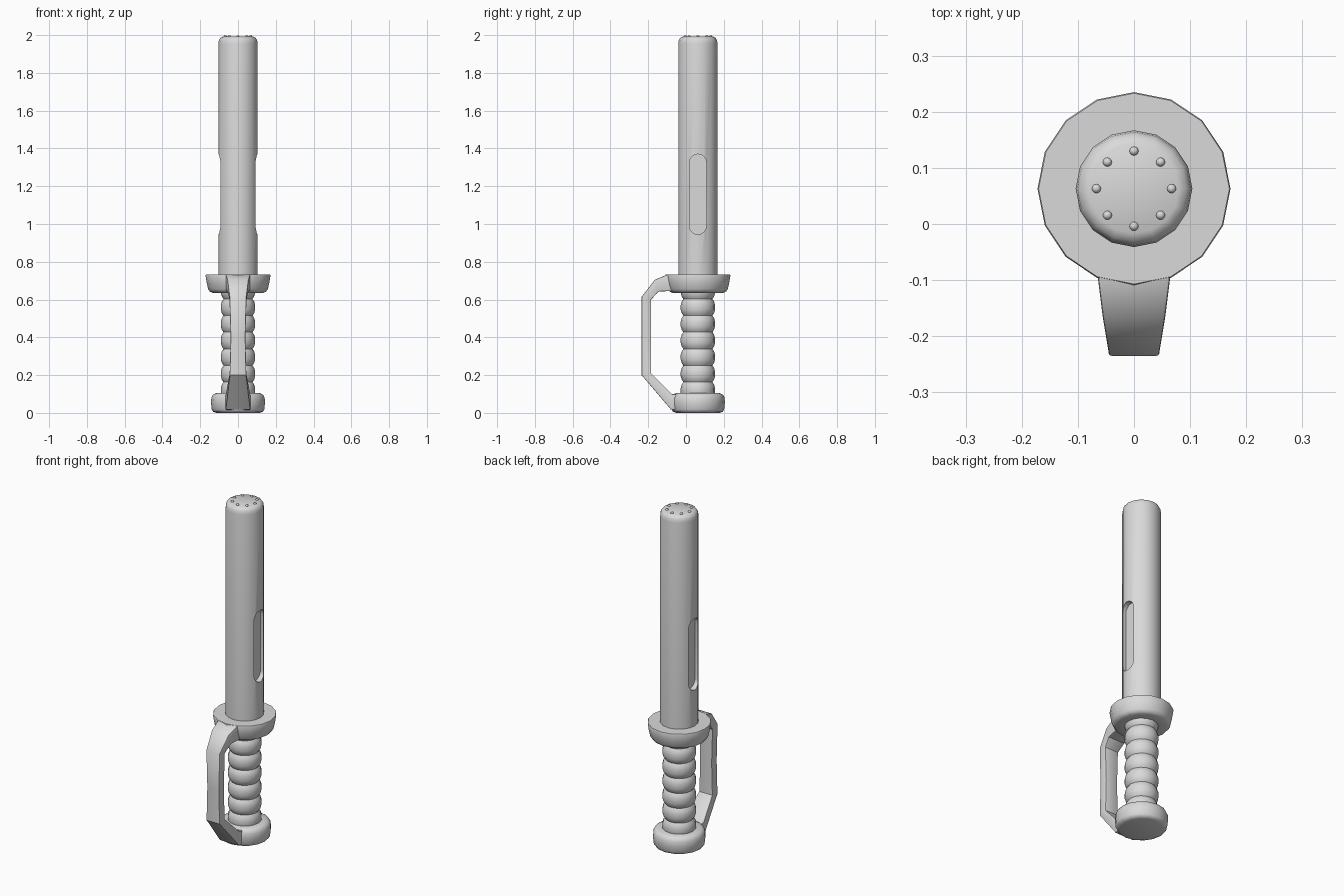
import bpy, bmesh, math

if "Cube" in bpy.data.objects:
    bpy.data.objects.remove(bpy.data.objects["Cube"], do_unlink=True)

AXIS_Y = 0.063
SIDES = 16

grey = bpy.data.materials.new("plain grey")
grey.use_nodes = True
grey.diffuse_color = (0.7, 0.7, 0.7, 1)
grey.node_tree.nodes["Principled BSDF"].inputs["Base Color"].default_value = (0.7, 0.7, 0.7, 1)


def finish(name, bm):
    bmesh.ops.recalc_face_normals(bm, faces=bm.faces)
    mesh = bpy.data.meshes.new(name)
    bm.to_mesh(mesh)
    bm.free()
    mesh.materials.append(grey)
    obj = bpy.data.objects.new(name, mesh)
    bpy.context.collection.objects.link(obj)
    return obj


def select(obj):
    bpy.ops.object.select_all(action='DESELECT')
    obj.select_set(True)
    bpy.context.view_layer.objects.active = obj


def smooth(obj, degrees=40):
    select(obj)
    bpy.ops.object.shade_smooth_by_angle(angle=math.radians(degrees))


def bridge(bm, rings):
    """Skin a list of vertex loops and cap both ends."""
    for a, b in zip(rings, rings[1:]):
        for i in range(len(a)):
            j = (i + 1) % len(a)
            bm.faces.new((a[i], a[j], b[j], b[i]))
    bm.faces.new(rings[0])
    bm.faces.new(rings[-1])


def lathe(name, profile):
    """Turn (radius, height) points around the upright axis."""
    bm = bmesh.new()
    angles = [math.tau * i / SIDES for i in range(SIDES)]
    bridge(bm, [[bm.verts.new((r * math.cos(a), AXIS_Y + r * math.sin(a), z))
                 for a in angles] for r, z in profile])
    return finish(name, bm)


# Barrel with a rounded tip
barrel = lathe("barrel", [(0.104, 0.70), (0.104, 1.955), (0.101, 1.973),
                          (0.094, 1.985), (0.08, 1.992)])

# Long rounded recess cut into each side of the barrel
for side in (1, -1):
    bm = bmesh.new()
    outline = []
    for end, start in ((1.325, 0), (0.99, math.pi)):
        for i in range(9):
            a = start + math.pi * i / 8
            outline.append((AXIS_Y + 0.045 * math.cos(a), end + 0.045 * math.sin(a)))
    bridge(bm, [[bm.verts.new((side * x, y, z)) for y, z in outline]
                for x in (0.072, 0.2)])
    cutter = finish("slot_cutter", bm)
    cutter.hide_render = True
    cut = barrel.modifiers.new("slot", 'BOOLEAN')
    cut.operation = 'DIFFERENCE'
    cut.solver = 'EXACT'
    cut.object = cutter
    select(barrel)
    bpy.ops.object.modifier_apply(modifier=cut.name)
    bpy.data.objects.remove(cutter, do_unlink=True)
smooth(barrel)

# Ring of small studs on the tip
bm = bmesh.new()
for i in range(8):
    a = math.tau * i / 8
    new = bmesh.ops.create_uvsphere(bm, u_segments=12, v_segments=8, radius=0.008)
    bmesh.ops.translate(bm, verts=new["verts"],
                        vec=(0.067 * math.cos(a), AXIS_Y + 0.067 * math.sin(a), 1.992))
smooth(finish("tip_studs", bm))

# Hand guard disc
smooth(lathe("guard", [(0.09, 0.635), (0.135, 0.636), (0.149, 0.642), (0.158, 0.655),
                       (0.166, 0.69), (0.172, 0.728), (0.17, 0.733), (0.09, 0.733)]))

# Ribbed grip
PITCH = 0.088
ribs = []
for k in range(7):
    for t in (0, 0.15, 0.35, 0.65, 0.85):
        ribs.append((0.077 + 0.015 * math.sin(math.pi * t) ** 0.7,
                     0.075 + PITCH * (k + t)))
smooth(lathe("grip", ribs), 45)

# Pommel
smooth(lathe("pommel", [(0.115, 0), (0.132, 0.006), (0.139, 0.018), (0.143, 0.055),
                        (0.141, 0.08), (0.133, 0.096), (0.118, 0.104), (0.07, 0.104)]), 50)

# Knuckle bow: outer (y, z), inner (y, z), half width
sections = [((-0.04, 0.732), (-0.04, 0.645), 0.066),
            ((-0.10, 0.732), (-0.09, 0.645), 0.064),
            ((-0.165, 0.705), (-0.145, 0.642), 0.056),
            ((-0.235, 0.615), (-0.185, 0.60), 0.045),
            ((-0.235, 0.40), (-0.185, 0.40), 0.039),
            ((-0.235, 0.20), (-0.185, 0.21), 0.044),
            ((-0.08, 0.018), (-0.075, 0.10), 0.065),
            ((-0.03, 0.012), (-0.03, 0.095), 0.065)]
bm = bmesh.new()
bridge(bm, [[bm.verts.new(p) for p in ((-w, *o), (w, *o), (w, *i), (-w, *i))]
            for o, i, w in sections])
bow = finish("knuckle_bow", bm)
bevel = bow.modifiers.new("edge_bevel", 'BEVEL')
bevel.width = 0.005
bevel.segments = 2
bevel.limit_method = 'ANGLE'
bevel.angle_limit = math.radians(60)
select(bow)
bpy.ops.object.modifier_apply(modifier=bevel.name)
smooth(bow, 35)
